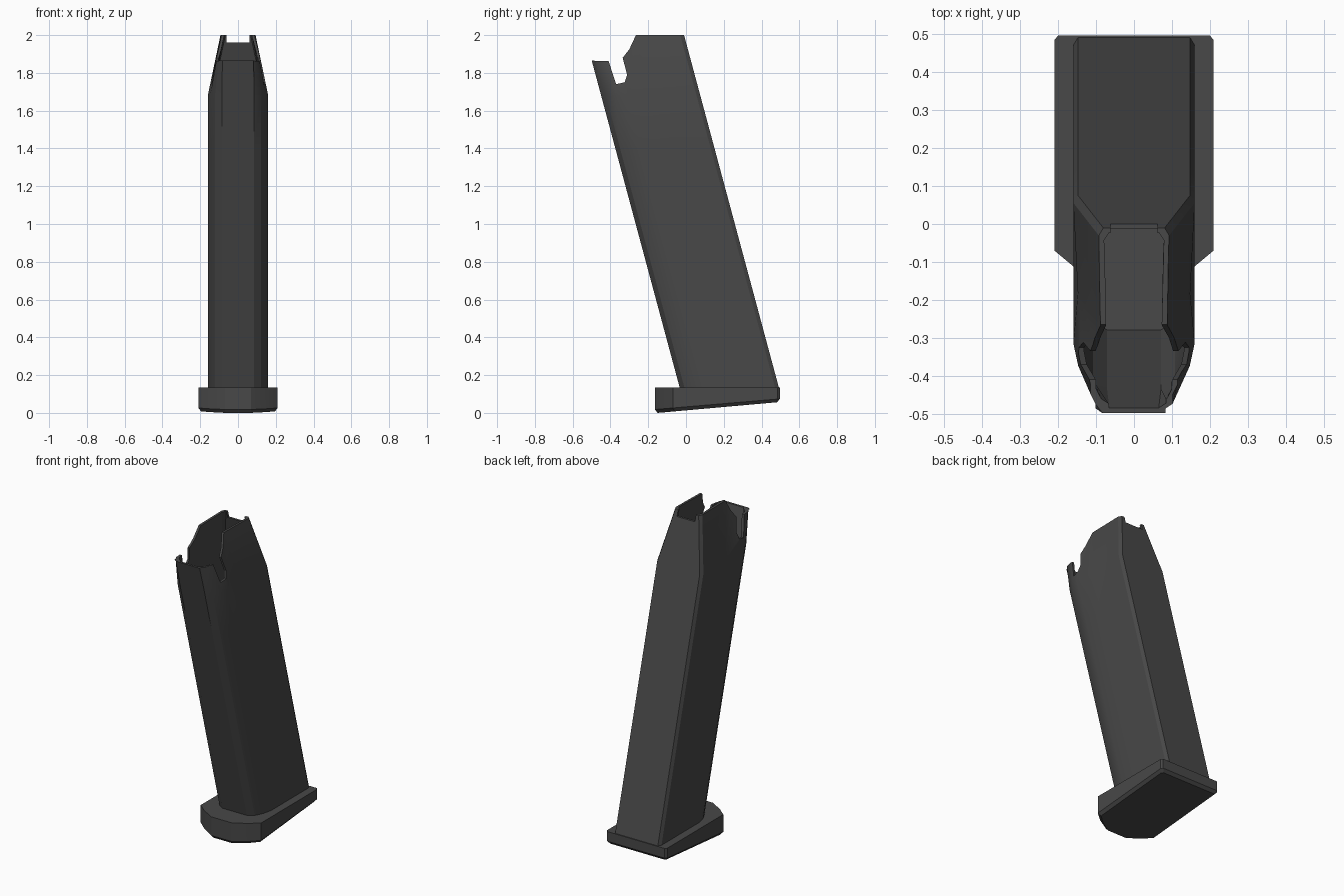
import bpy, bmesh, math

if "Cube" in bpy.data.objects:
    bpy.data.objects.remove(bpy.data.objects["Cube"])

steel = bpy.data.materials.new("dark gunmetal")
steel.diffuse_color = (0.065, 0.065, 0.065, 1)
steel.use_nodes = True
steel.node_tree.nodes["Principled BSDF"].inputs["Base Color"].default_value = steel.diffuse_color


def finish(name, bm, angle=30):
    bmesh.ops.recalc_face_normals(bm, faces=bm.faces)
    me = bpy.data.meshes.new(name)
    bm.to_mesh(me)
    bm.free()
    ob = bpy.data.objects.new(name, me)
    bpy.context.collection.objects.link(ob)
    me.materials.append(steel)
    return ob


def smooth(ob, angle):
    bpy.ops.object.select_all(action='DESELECT')
    ob.select_set(True)
    bpy.context.view_layer.objects.active = ob
    bpy.ops.object.shade_smooth_by_angle(angle=math.radians(angle))


def loft(bm, rings):
    """Skin a list of point rings and cap both ends."""
    vs = [[bm.verts.new(p) for p in r] for r in rings]
    n = len(vs[0])
    for a, b in zip(vs, vs[1:]):
        for i in range(n):
            j = (i + 1) % n
            bm.faces.new((a[i], a[j], b[j], b[i]))
    bm.faces.new(vs[0])
    bm.faces.new(vs[-1])


def mirror(half):
    return half + [(-x, y) for x, y in reversed(half)]


# Slanted tube: rounded front, chamfered back, pinched towards the top
OUTLINE = mirror([(0.085, -0.035), (0.122, -0.01), (0.147, 0.04), (0.16, 0.10),
                  (0.16, 0.23), (0.16, 0.47), (0.148, 0.49)])
LEAN = 0.269


def ring(z, wall=0.0, dent=0.0):
    limit = 0.16 - max(0, z - 1.68) * 0.21
    pts = []
    for x, u in OUTLINE:
        w = limit
        if u == 0.23:
            w -= dent
        if u == 0.49:
            w -= 0.012
        px = max(min(abs(x), w) - wall, 0.01)
        pu = 0.2275 + (u - 0.2275) * (1 - wall / 0.2625)
        pts.append((math.copysign(px, x), pu - LEAN * (z - 0.14), z))
    return pts


bm = bmesh.new()
W = 0.014
loft(bm, [ring(0.12), ring(1.40), ring(1.68, 0, 0.012), ring(2.06, 0, 0.004)])
tube = finish("magazine_tube", bm)


def prism(name, profile, half_width):
    bm = bmesh.new()
    loft(bm, [[(s, y, z) for y, z in profile] for s in (-half_width, half_width)])
    ob = finish(name, bm)
    ob.hide_render = True
    return ob


# Cutters: hollow inside, side profile of the mouth, dip in the back lip
bm = bmesh.new()
loft(bm, [ring(1.10, W), ring(1.40, W), ring(1.68, W, 0.012), ring(2.10, W, 0.004)])
cavity = finish("cavity_cutter", bm)
mouth = prism("mouth_cutter", [
    (-0.7, 1.868), (-0.41, 1.863), (-0.37, 1.74), (-0.325, 1.75), (-0.312, 1.79),
    (-0.335, 1.88), (-0.30, 1.925), (-0.265, 2.0), (0.3, 2.0), (0.3, 2.5), (-0.7, 2.5)], 0.5)
dip = prism("back_dip_cutter", [(-0.2, 1.96), (0.2, 1.96), (0.2, 2.3), (-0.2, 2.3)], 0.062)

bpy.context.view_layer.objects.active = tube
for cutter in (cavity, mouth, dip):
    mod = tube.modifiers.new("cut", 'BOOLEAN')
    mod.operation = 'DIFFERENCE'
    mod.solver = 'EXACT'
    mod.object = cutter
    bpy.ops.object.modifier_apply(modifier=mod.name)
    bpy.data.objects.remove(cutter)
smooth(tube, 28)

# Base plate: faceted front, sloping chamfered underside
BASE = mirror([(0.07, -0.165), (0.15, -0.12), (0.21, -0.07), (0.21, 0.485), (0.20, 0.497)])


def base_ring(inset, lift):
    """Ring on the sloped underside, raised by lift."""
    pts = []
    for x, y in BASE:
        px = x * (1 - inset / 0.21)
        py = 0.166 + (y - 0.166) * (1 - inset / 0.331)
        pts.append((px, py, lift + (y + 0.165) * 0.085))
    return pts


bm = bmesh.new()
loft(bm, [base_ring(0.015, 0.0), base_ring(0.0, 0.018),
          [(x, y, 0.135) for x, y in BASE]])
base = finish("base_plate", bm)
smooth(base, 20)
